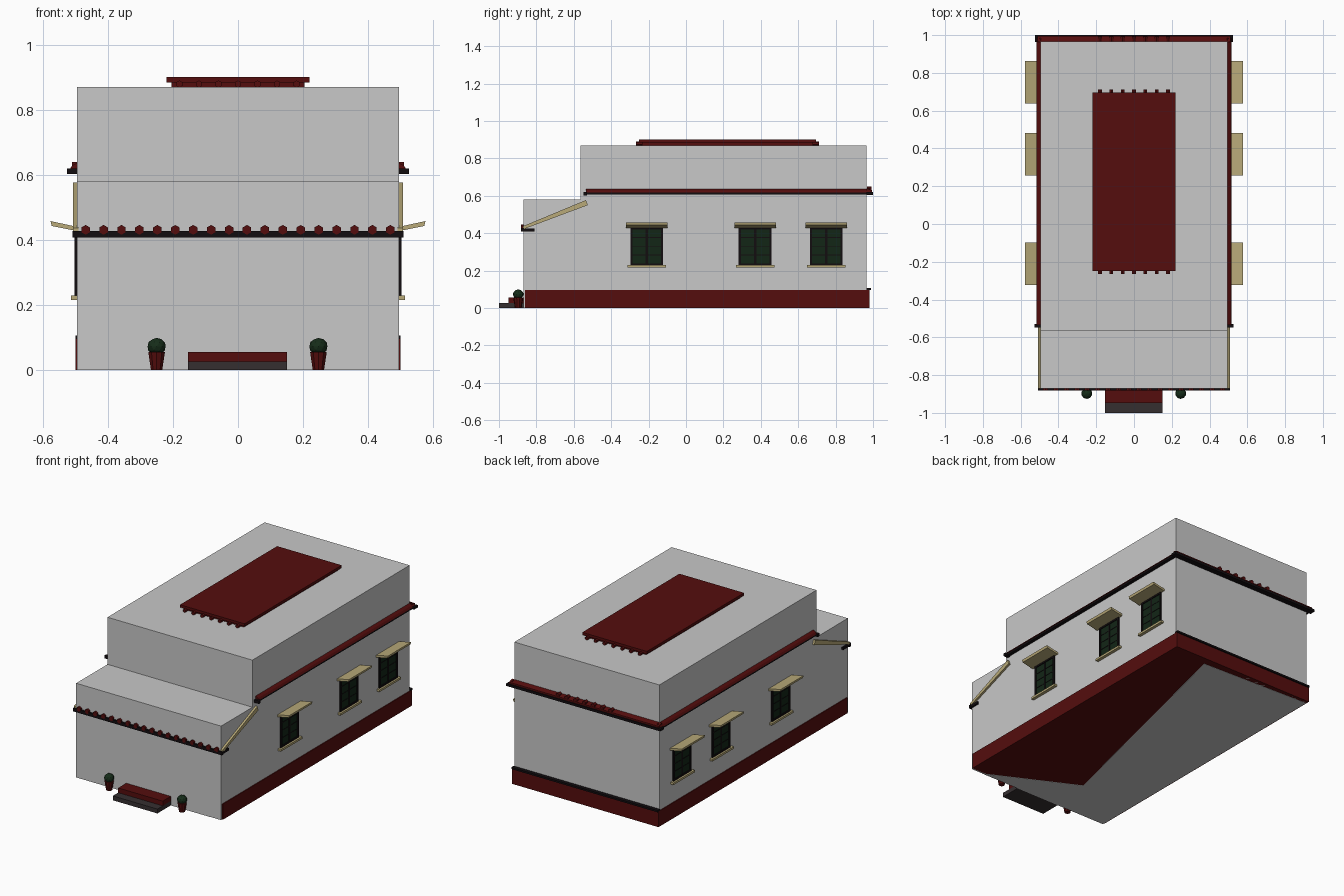
import bpy, bmesh, math
from mathutils import Matrix

cube = bpy.data.objects.get("Cube")
if cube:
    bpy.data.objects.remove(cube)


def material(name, r, g, b):
    m = bpy.data.materials.new(name)
    m.use_nodes = True
    m.diffuse_color = (r, g, b, 1)
    m.node_tree.nodes["Principled BSDF"].inputs["Base Color"].default_value = (r, g, b, 1)
    m.roughness = 0.8
    return m


WALL = material("pale grey plaster", 0.58, 0.58, 0.58)
RED = material("dark red", 0.09, 0.004, 0.004)
BLACK = material("near black", 0.006, 0.004, 0.005)
BEIGE = material("beige wood", 0.48, 0.4, 0.19)
GLASS = material("dark green glass", 0.006, 0.019, 0.008)
LEAF = material("dark green leaves", 0.008, 0.026, 0.01)
STONE = material("dark stone", 0.036, 0.028, 0.03)


def finish(name, bm, mat):
    bmesh.ops.recalc_face_normals(bm, faces=bm.faces)
    mesh = bpy.data.meshes.new(name)
    bm.to_mesh(mesh)
    bm.free()
    mesh.materials.append(mat)
    ob = bpy.data.objects.new(name, mesh)
    bpy.context.collection.objects.link(ob)
    return ob


def add_box(bm, x, y, z):
    """Axis-aligned box between the given (low, high) ranges."""
    lo, hi = zip(x, y, z)
    mid = [(a + b) / 2 for a, b in zip(lo, hi)]
    size = [b - a for a, b in zip(lo, hi)]
    bmesh.ops.create_cube(bm, size=1, matrix=Matrix.Translation(mid) @ Matrix.Diagonal((*size, 1)))


def box(name, mat, x, y, z):
    bm = bmesh.new()
    add_box(bm, x, y, z)
    return finish(name, bm, mat)


def prism(name, mat, points, axis, lo, hi):
    """Extrude a 2D outline along one axis; the outline lies in the other two."""
    bm = bmesh.new()
    rings = []
    for d in (lo, hi):
        ring = []
        for p in points:
            co = list(p)
            co.insert(axis, d)
            ring.append(bm.verts.new(co))
        rings.append(ring)
        bm.faces.new(ring)
    n = len(points)
    for i in range(n):
        j = (i + 1) % n
        bm.faces.new((rings[0][i], rings[0][j], rings[1][j], rings[1][i]))
    return finish(name, bm, mat)


def tile_row(name, count, half, y, z, r, depth):
    """Row of small hexagonal roof tile ends pointing along y."""
    bm = bmesh.new()
    for i in range(count):
        x = -half + 2 * half * i / (count - 1)
        turn = Matrix.Translation((x, y, z)) @ Matrix.Rotation(math.pi / 2, 4, "X")
        bmesh.ops.create_cone(bm, cap_ends=True, segments=6, radius1=r, radius2=r,
                              depth=depth, matrix=turn)
    return finish(name, bm, RED)


# Walls: a tall hall and a lower front room, cut as one side profile
prism("walls", WALL, [(-0.87, 0.001), (0.965, 0.001), (0.965, 0.87), (-0.565, 0.87),
                      (-0.565, 0.58), (-0.87, 0.58)], 0, -0.494, 0.494)

# Plinth, its rear ledge and the floor slab
box("plinth", RED, (-0.499, 0.499), (-0.86, 0.98), (0.001, 0.097))
box("plinth_rear_ledge", BLACK, (-0.499, 0.499), (0.964, 0.988), (0.095, 0.106))
prism("floor_slab", WALL, [(-0.494, -0.87), (0.42, -0.87), (-0.12, -0.6),
                           (0.25, 0.93), (-0.494, 0.96)], 2, 0, 0.002)

# Roof cap with tile ends under both short edges
box("roof_cap", RED, (-0.22, 0.22), (-0.25, 0.695), (0.884, 0.9))
box("roof_cap_base", RED, (-0.205, 0.205), (-0.235, 0.68), (0.869, 0.885))
for name, y in (("front", -0.25), ("rear", 0.695)):
    tile_row("roof_cap_tiles_" + name, 7, 0.18, y, 0.879, 0.011, 0.032)

# Front eave
box("front_eave", BLACK, (-0.508, 0.508), (-0.882, -0.865), (0.408, 0.428))
tile_row("front_eave_tiles", 18, 0.468, -0.873, 0.431, 0.015, 0.018)

# Rear eave
box("rear_eave", BLACK, (-0.525, 0.525), (0.964, 1.0), (0.605, 0.62))
prism("rear_eave_slope", RED, [(0.964, 0.62), (0.994, 0.62), (0.994, 0.63), (0.964, 0.64)],
      0, -0.51, 0.51)
tile_row("rear_eave_tiles", 7, 0.18, 0.98, 0.636, 0.013, 0.026)

# Side trims, slanted beams and windows, the same on left and right
for side, s in (("left", 1), ("right", -1)):
    def across(lo, hi):
        return tuple(sorted((s * lo, s * hi)))

    box(side + "_eave", BLACK, across(0.493, 0.514), (-0.535, 0.985), (0.606, 0.617))
    prism(side + "_eave_slope", RED,
          [(s * 0.493, 0.617), (s * 0.517, 0.617), (s * 0.51, 0.628), (s * 0.493, 0.638)],
          1, -0.535, 0.985)
    box(side + "_eave_end", BLACK, across(0.493, 0.526), (-0.548, -0.53), (0.602, 0.62))
    prism(side + "_beam", BEIGE, [(-0.872, 0.42), (-0.525, 0.55), (-0.535, 0.577),
                                  (-0.872, 0.437)], 0, *across(0.49, 0.507))
    box(side + "_beam_foot", BLACK, across(0.49, 0.505), (-0.88, -0.81), (0.41, 0.425))

    for n, y in enumerate((-0.21, 0.37, 0.75), 1):
        name = f"{side}_window_{n}_"
        box(name + "glass", GLASS, across(0.49, 0.497), (y - 0.085, y + 0.085), (0.23, 0.43))
        # Frame and glazing bars
        bm = bmesh.new()
        for edge in (-0.082, 0.082):
            add_box(bm, across(0.49, 0.502), (y + edge - 0.006, y + edge + 0.006), (0.229, 0.43))
        add_box(bm, across(0.49, 0.5), (y - 0.006, y + 0.006), (0.229, 0.43))
        for z in (0.234, 0.424):
            add_box(bm, across(0.49, 0.502), (y - 0.088, y + 0.088), (z - 0.005, z + 0.005))
        for z in (0.283, 0.33, 0.377):
            add_box(bm, across(0.49, 0.499), (y - 0.085, y + 0.085), (z - 0.002, z + 0.002))
        finish(name + "frame", bm, BLACK)
        box(name + "sill", BEIGE, across(0.49, 0.513), (y - 0.104, y + 0.104), (0.216, 0.229))
        prism(name + "canopy", BEIGE,
              [(s * 0.493, 0.427), (s * 0.572, 0.443), (s * 0.576, 0.458), (s * 0.493, 0.44)],
              1, y - 0.112, y + 0.112)

# Entrance steps
box("lower_step", STONE, (-0.153, 0.151), (-1.0, -0.865), (0, 0.027))
box("upper_step", RED, (-0.153, 0.151), (-0.948, -0.865), (0.027, 0.056))

# Potted bushes beside the steps
for side, x in (("left", 0.247), ("right", -0.25)):
    bm = bmesh.new()
    bmesh.ops.create_cone(bm, cap_ends=True, segments=10, radius1=0.018, radius2=0.027,
                          depth=0.056, matrix=Matrix.Translation((x, -0.897, 0.028)))
    finish(side + "_pot", bm, RED)
    bm = bmesh.new()
    bmesh.ops.create_icosphere(bm, subdivisions=2, radius=0.029, matrix=Matrix.Translation(
        (x, -0.897, 0.073)) @ Matrix.Diagonal((1, 1, 0.9, 1)))
    finish(side + "_bush", bm, LEAF)
